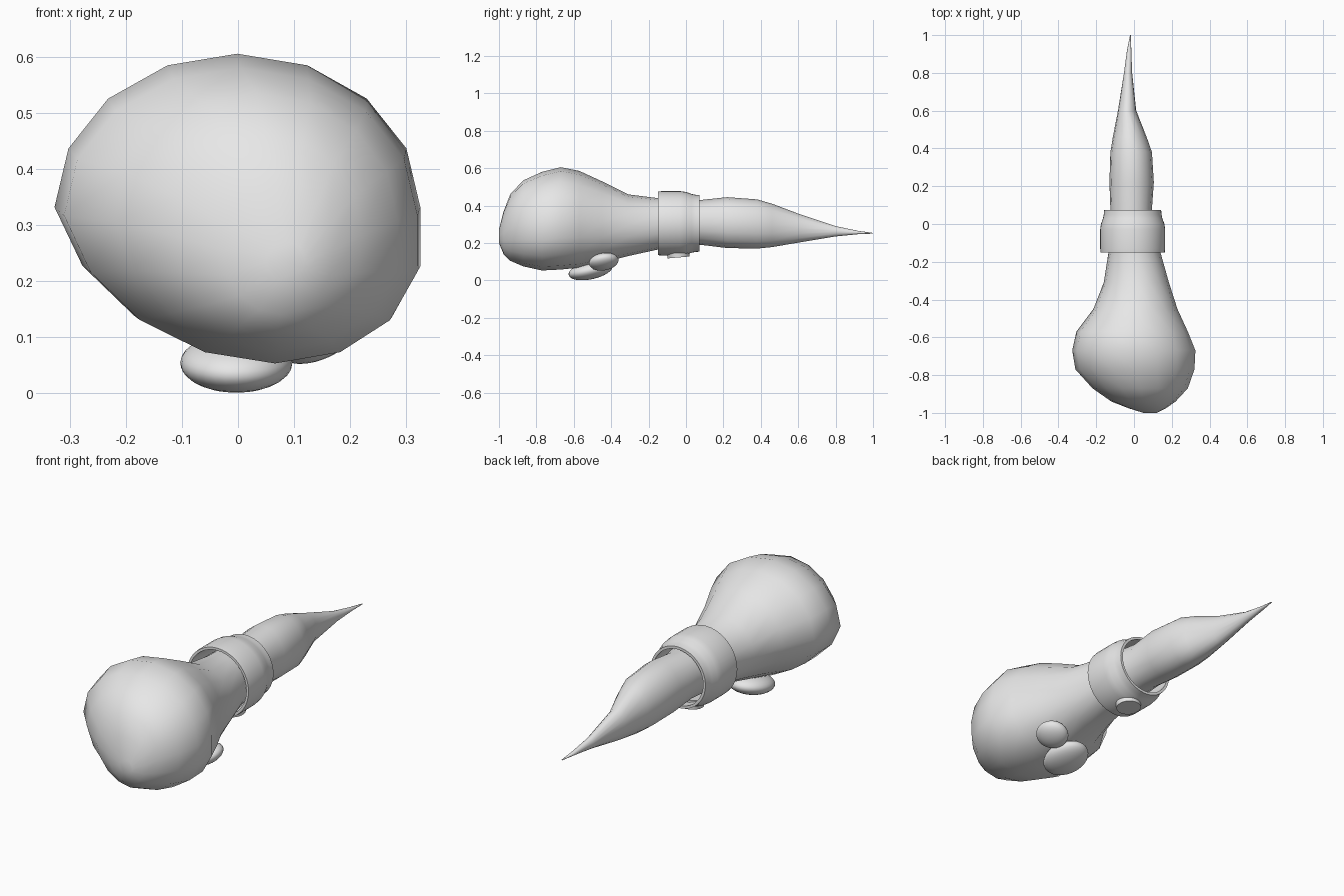
import bpy, bmesh, math
from mathutils import Matrix, Euler

if "Cube" in bpy.data.objects:
    bpy.data.objects.remove(bpy.data.objects["Cube"])

grey = bpy.data.materials.new("plain grey")
grey.diffuse_color = (0.8, 0.8, 0.8, 1)
grey.use_nodes = True
grey.node_tree.nodes["Principled BSDF"].inputs["Base Color"].default_value = grey.diffuse_color


def finish(bm, name, angle=50):
    bmesh.ops.recalc_face_normals(bm, faces=bm.faces)
    me = bpy.data.meshes.new(name)
    bm.to_mesh(me)
    bm.free()
    me.materials.append(grey)
    ob = bpy.data.objects.new(name, me)
    bpy.context.collection.objects.link(ob)
    bpy.ops.object.select_all(action='DESELECT')
    ob.select_set(True)
    bpy.context.view_layer.objects.active = ob
    bpy.ops.object.shade_smooth_by_angle(angle=math.radians(angle))
    return ob


def loft(name, rings, sides, skew=0.0, closed=False, angle=50):
    """Rings along y: (y, left x, right x, bottom z, top z)."""
    bm = bmesh.new()
    loops = []
    for y, x0, x1, z0, z1 in rings:
        cx, cz, rx, rz = (x0 + x1) / 2, (z0 + z1) / 2, (x1 - x0) / 2, (z1 - z0) / 2
        loop = []
        for i in range(sides):
            a = 2 * math.pi * i / sides
            x = cx + rx * (math.cos(a) + skew * max(0, -math.sin(a)) * rx / 0.325)
            loop.append(bm.verts.new((x, y, cz + rz * math.sin(a))))
        loops.append(loop)
    pairs = list(zip(loops, loops[1:]))
    if closed:
        pairs.append((loops[-1], loops[0]))
    for a, b in pairs:
        for i in range(sides):
            j = (i + 1) % sides
            bm.faces.new((a[i], a[j], b[j], b[i]))
    if not closed:
        bm.faces.new(loops[0])
        bm.faces.new(loops[-1])
    return finish(bm, name, angle)


# Bulbous head flowing into a handle that tapers to a point
loft("club_body", [
    (-1.0, 0.05, 0.12, 0.20, 0.27),
    (-0.975, -0.03, 0.17, 0.14, 0.37),
    (-0.94, -0.12, 0.22, 0.105, 0.46),
    (-0.87, -0.22, 0.285, 0.075, 0.535),
    (-0.77, -0.31, 0.32, 0.053, 0.58),
    (-0.67, -0.327, 0.325, 0.058, 0.605),
    (-0.57, -0.305, 0.285, 0.068, 0.585),
    (-0.45, -0.215, 0.23, 0.095, 0.53),
    (-0.31, -0.16, 0.185, 0.13, 0.46),
    (-0.15, -0.135, 0.14, 0.165, 0.44),
    (0.08, -0.125, 0.095, 0.19, 0.43),
    (0.22, -0.13, 0.105, 0.173, 0.445),
    (0.38, -0.125, 0.095, 0.17, 0.433),
    (0.46, -0.112, 0.067, 0.178, 0.41),
    (0.60, -0.085, 0.012, 0.202, 0.357),
    (0.80, -0.053, -0.01, 0.235, 0.29),
    (0.92, -0.037, -0.014, 0.247, 0.265),
    (1.0, -0.021, -0.017, 0.25, 0.254),
], 16, skew=0.2, angle=80)

# Hollow band around the handle: (y, radius), outside then inside
band = [(-0.15, 0.158), (-0.15, 0.17), (-0.13, 0.172), (-0.03, 0.172), (0.0, 0.168),
        (0.03, 0.157), (0.05, 0.153), (0.073, 0.151), (0.073, 0.138), (0.0, 0.145)]
loft("band", [(y, -0.007 - r, -0.007 + r, 0.305 - r, 0.305 + r) for y, r in band],
     40, closed=True, angle=40)


# Smooth pebble-like knobs under the head
def knob(name, loc, radii, rot):
    bm = bmesh.new()
    m = (Matrix.Translation(loc) @ Euler([math.radians(a) for a in rot]).to_matrix().to_4x4()
         @ Matrix.Diagonal((*radii, 1)))
    bmesh.ops.create_uvsphere(bm, u_segments=32, v_segments=16, radius=1, matrix=m)
    finish(bm, name)


knob("large_knob", (-0.003, -0.51, 0.054), (0.1, 0.12, 0.048), (12, 0, 0))
knob("small_knob", (0.14, -0.44, 0.10), (0.076, 0.08, 0.04), (9, -22, 0))

# Flat round stud beneath the band
bm = bmesh.new()
bmesh.ops.create_cone(bm, cap_ends=True, segments=32, radius1=0.058, radius2=0.062, depth=0.045,
                      matrix=Matrix.Translation((0, -0.042, 0.145)) @ Matrix.Rotation(math.radians(5), 4, 'X'))
finish(bm, "stud", 40)
